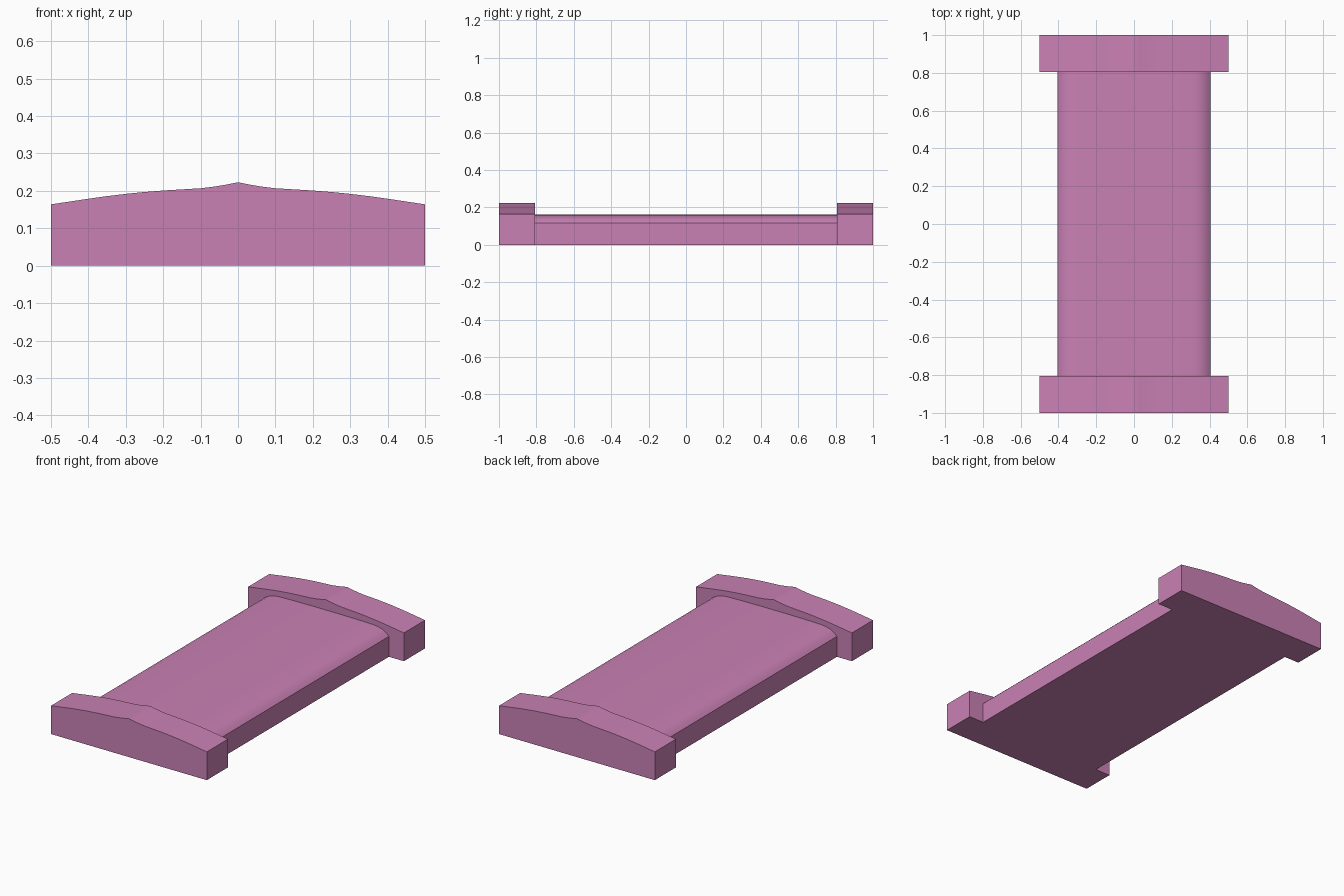
import bpy, bmesh

if "Cube" in bpy.data.objects:
    bpy.data.objects.remove(bpy.data.objects["Cube"])

pink = bpy.data.materials.new("orchid pink")
pink.diffuse_color = (0.59, 0.22, 0.46, 1)
pink.use_nodes = True
pink.node_tree.nodes["Principled BSDF"].inputs["Base Color"].default_value = pink.diffuse_color


def extrude_profile(name, half_top, y0, y1):
    """Extrude a left-right symmetric profile (right half, from centre outwards) along y."""
    left = [(-x, z) for x, z in reversed(half_top) if x > 0]
    pts = [(-half_top[-1][0], 0)] + left + half_top + [(half_top[-1][0], 0)]
    bm = bmesh.new()
    face = bm.faces.new([bm.verts.new((x, y0, z)) for x, z in pts])
    ext = bmesh.ops.extrude_face_region(bm, geom=[face])
    for v in ext["geom"]:
        if isinstance(v, bmesh.types.BMVert):
            v.co.y = y1
    bmesh.ops.recalc_face_normals(bm, faces=bm.faces)
    mesh = bpy.data.meshes.new(name)
    bm.to_mesh(mesh)
    bm.free()
    mesh.materials.append(pink)
    obj = bpy.data.objects.new(name, mesh)
    bpy.context.collection.objects.link(obj)
    bpy.context.view_layer.objects.active = obj
    obj.select_set(True)
    bpy.ops.object.shade_smooth_by_angle(angle=0.52)
    obj.select_set(False)


# Rounded slab between the end caps
slab = [(0, 0.163), (0.1, 0.163), (0.2, 0.162), (0.3, 0.160), (0.33, 0.157),
        (0.36, 0.149), (0.385, 0.136), (0.404, 0.118)]
extrude_profile("slab", slab, -0.806, 0.806)

# End caps with a peaked, gently bowed top
cap = [(0, 0.223), (0.03, 0.217), (0.06, 0.212), (0.1, 0.207), (0.15, 0.204),
       (0.2, 0.201), (0.25, 0.197), (0.3, 0.192), (0.35, 0.186), (0.4, 0.179),
       (0.5, 0.164)]
for name, sign in (("front_cap", -1), ("back_cap", 1)):
    extrude_profile(name, cap, sign * 0.806, sign * 1.0)
